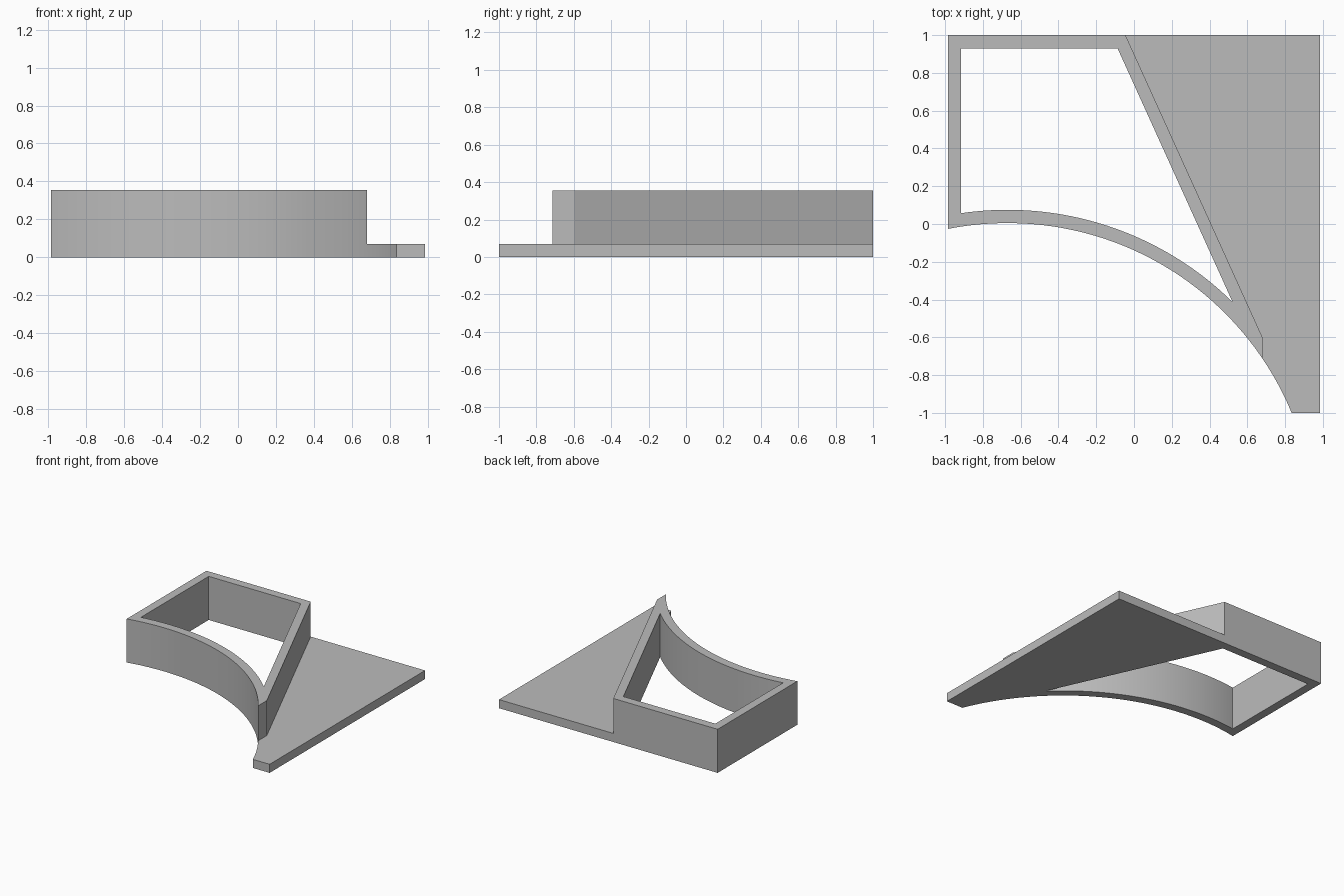
import bpy, bmesh, math

cube = bpy.data.objects.get("Cube")
if cube:
    bpy.data.objects.remove(cube)

HEIGHT, PLATE = 0.355, 0.07
CENTRE_X, CENTRE_Y, RADIUS, WALL = -0.67, -1.624, 1.629, 0.07

grey = bpy.data.materials.new("plain grey")
grey.use_nodes = True
colour = (0.5, 0.5, 0.5, 1)
grey.diffuse_color = colour
grey.node_tree.nodes["Principled BSDF"].inputs["Base Color"].default_value = colour


def arc(radius, x_start, x_end, steps=40):
    """Points on the big front circle between two x positions."""
    a = math.acos((x_start - CENTRE_X) / radius)
    b = math.acos((x_end - CENTRE_X) / radius)
    angles = [a + (b - a) * i / steps for i in range(steps + 1)]
    return [(CENTRE_X + radius * math.cos(t), CENTRE_Y + radius * math.sin(t)) for t in angles]


def prism(name, outline, z0, z1):
    """Extrude a flat outline between two heights."""
    bm = bmesh.new()
    face = bm.faces.new([bm.verts.new((x, y, z0)) for x, y in outline])
    top = bmesh.ops.extrude_face_region(bm, geom=[face])["geom"]
    bmesh.ops.translate(bm, vec=(0, 0, z1 - z0),
                        verts=[v for v in top if isinstance(v, bmesh.types.BMVert)])
    bmesh.ops.recalc_face_normals(bm, faces=bm.faces)
    mesh = bpy.data.meshes.new(name)
    bm.to_mesh(mesh)
    bm.free()
    mesh.materials.append(grey)
    obj = bpy.data.objects.new(name, mesh)
    bpy.context.collection.objects.link(obj)
    return obj


# Full footprint with the concave front edge
body = prism("walled_tray_with_plate",
             arc(RADIUS, -0.985, 0.835) + [(0.985, -1), (0.985, 1), (-0.985, 1)], 0, HEIGHT)

# Compartment opening, and the space above the low plate
opening = prism("opening_cutter",
                arc(RADIUS + WALL, -0.915, 0.522) + [(-0.087, 0.93), (-0.915, 0.93)],
                -0.1, HEIGHT + 0.1)
step = prism("step_cutter",
             [(-0.0903, 1.1), (0.68, -0.6), (0.68, -1.2), (1.2, -1.2), (1.2, 1.1)],
             PLATE, HEIGHT + 0.1)

bpy.ops.object.select_all(action="DESELECT")
body.select_set(True)
bpy.context.view_layer.objects.active = body
for cutter in (opening, step):
    cutter.hide_render = True
    cut = body.modifiers.new(cutter.name, "BOOLEAN")
    cut.operation = "DIFFERENCE"
    cut.solver = "EXACT"
    cut.object = cutter
    bpy.ops.object.modifier_apply(modifier=cut.name)
    bpy.data.objects.remove(cutter)

bpy.ops.object.shade_smooth_by_angle(angle=math.radians(20))
